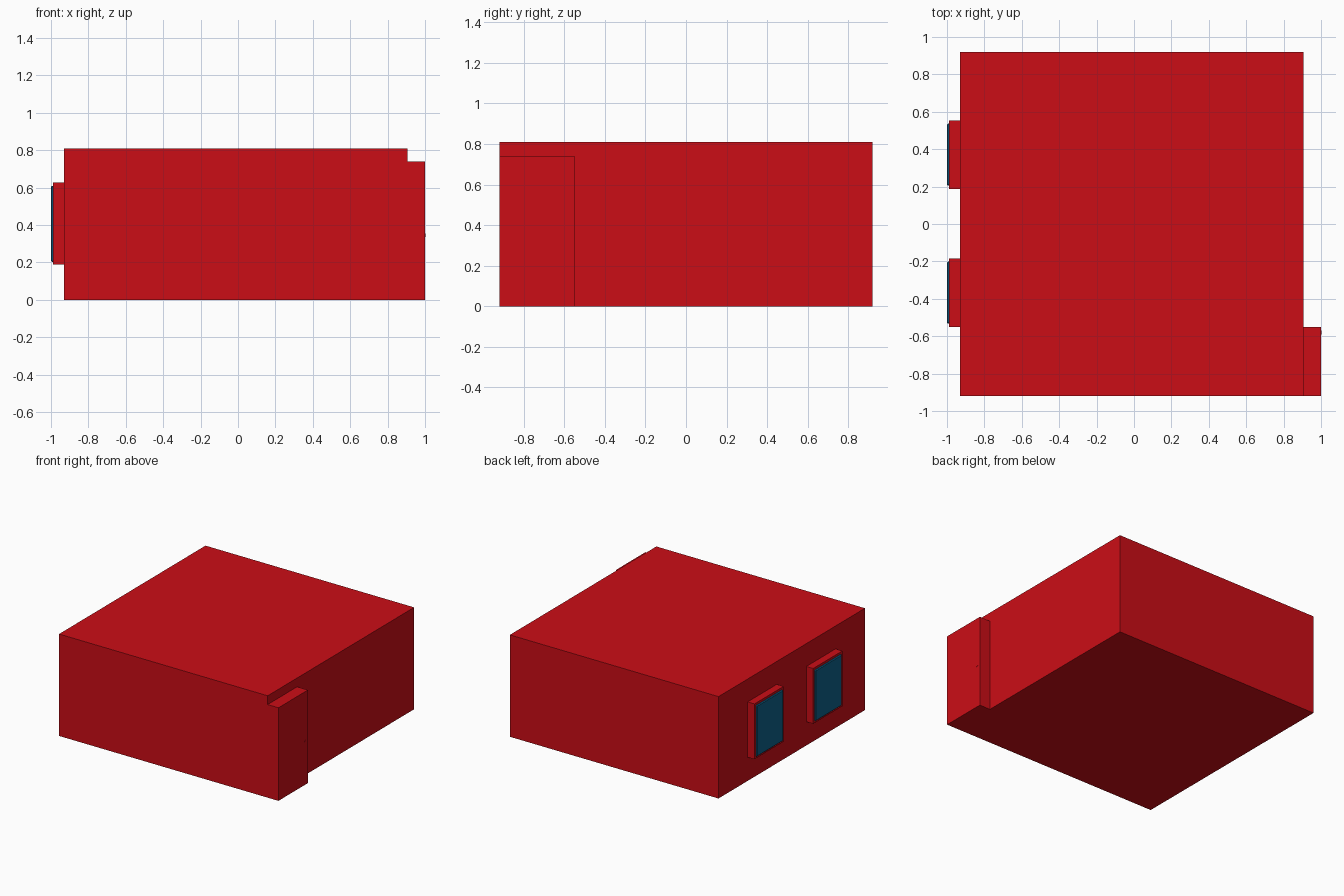
import bpy
from math import pi

if "Cube" in bpy.data.objects:
    bpy.data.objects.remove(bpy.data.objects["Cube"])


def material(name, rgb):
    m = bpy.data.materials.new(name)
    m.diffuse_color = (*rgb, 1)
    m.use_nodes = True
    m.node_tree.nodes["Principled BSDF"].inputs["Base Color"].default_value = m.diffuse_color
    return m


RED = material("red_paint", (0.6, 0.004, 0.008))
BLUE = material("window_glass", (0.004, 0.12, 0.25))


def box(name, lo, hi, mat):
    """Axis-aligned box between two corners."""
    bpy.ops.mesh.primitive_cube_add(size=1, location=[(a + b) / 2 for a, b in zip(lo, hi)])
    ob = bpy.context.object
    ob.name = name
    ob.scale = [b - a for a, b in zip(lo, hi)]
    bpy.ops.object.transform_apply(location=False, rotation=False, scale=True)
    ob.data.materials.append(mat)
    return ob


# Building body and the door block at its front right corner
box("building", (-0.93, -0.92, 0), (0.905, 0.92, 0.81), RED)
box("door", (0.905, -0.92, 0), (1.0, -0.55, 0.74), RED)

# Small door knob
bpy.ops.mesh.primitive_cylinder_add(vertices=12, radius=0.01, depth=0.012,
                                    location=(0.996, -0.58, 0.345), rotation=(0, pi / 2, 0))
knob = bpy.context.object
knob.name = "door_knob"
knob.data.materials.append(RED)

# Two windows on the left wall: red casing with a raised, chamfered pane
for side, y in (("front", -0.367), ("back", 0.371)):
    box(f"{side}_window_casing", (-0.99, y - 0.183, 0.188), (-0.93, y + 0.183, 0.628), RED)
    pane = box(f"{side}_window_pane", (-1.0, y - 0.166, 0.203), (-0.98, y + 0.166, 0.61), BLUE)
    bevel = pane.modifiers.new("chamfer", 'BEVEL')
    bevel.width = 0.006
    bevel.segments = 1
